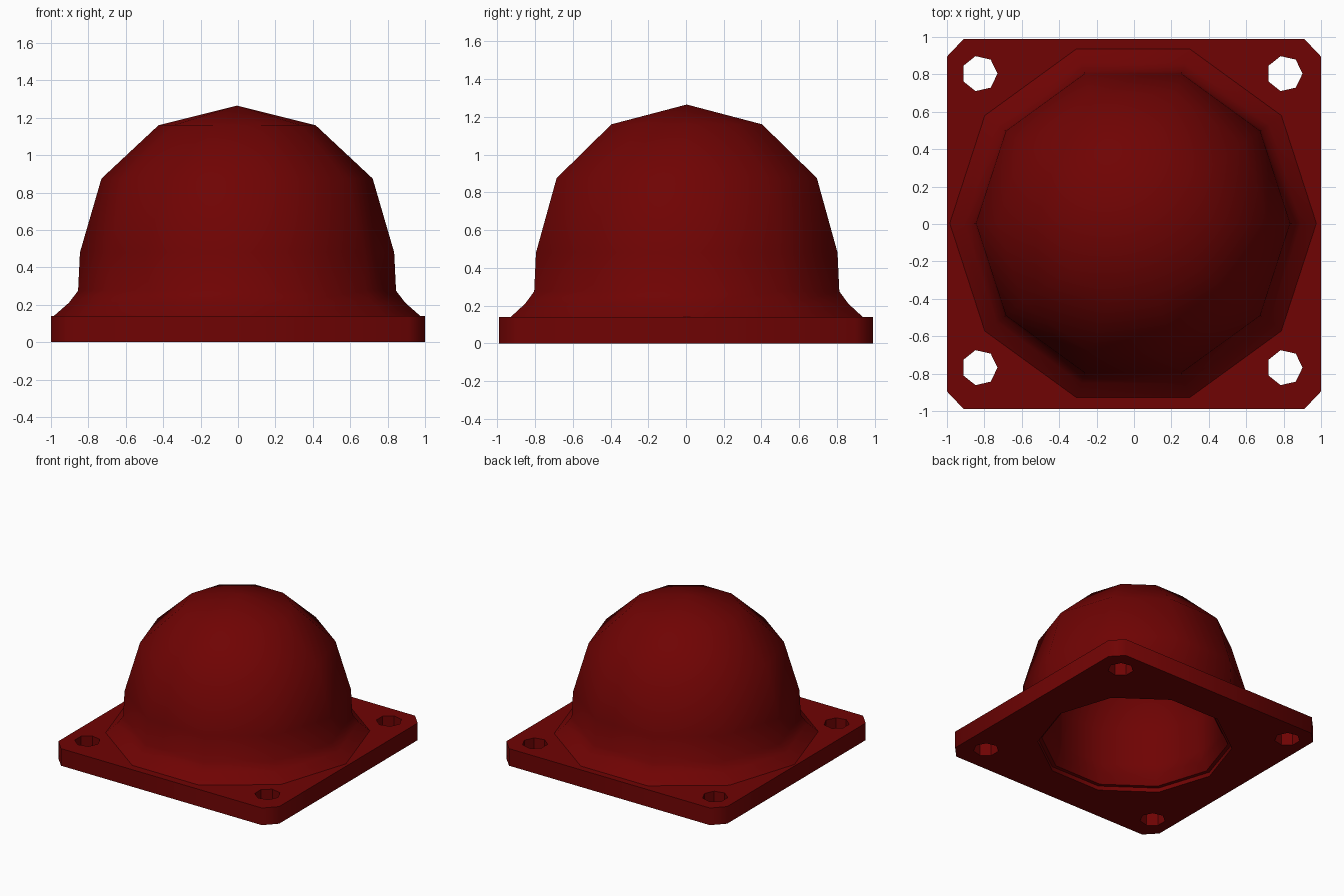
import bpy, bmesh
from math import sin, cos, tau

if "Cube" in bpy.data.objects:
    bpy.data.objects.remove(bpy.data.objects["Cube"])

bm = bmesh.new()


def loop(points, z):
    """Closed ring of vertices at height z."""
    return [bm.verts.new((x, y, z)) for x, y in points]


def bridge(a, b):
    """Wall of quads between two rings."""
    n = len(a)
    for i in range(n):
        j = (i + 1) % n
        bm.faces.new((a[i], a[j], b[j], b[i]))


def ngon(r, n, cx=0.0, cy=0.0):
    return [(cx + r * cos(tau * i / n), cy + r * sin(tau * i / n)) for i in range(n)]


def cap(rings):
    """Flat face bounded by an outline, with the other rings as holes."""
    edges = []
    for ring in rings:
        for i, v in enumerate(ring):
            w = ring[(i + 1) % len(ring)]
            edges.append(bm.edges.get((v, w)) or bm.edges.new((v, w)))
    bmesh.ops.triangle_fill(bm, edges=edges, use_beauty=True, normal=(0, 0, 1))


def shell(profile, apex_z):
    """Ten-sided stack of rings closed by a point; returns the first ring."""
    rings = [loop(ngon(r, 10, -0.005, 0.004), z) for r, z in profile]
    for a, b in zip(rings, rings[1:]):
        bridge(a, b)
    apex = bm.verts.new((-0.005, 0.004, apex_z))
    last = rings[-1]
    for i in range(10):
        bm.faces.new((last[i], last[(i + 1) % 10], apex))
    return rings[0]


# outer dome with flared foot, and the stepped, flared hollow inside
flange = shell([(0.98, 0.14), (0.90, 0.21), (0.85, 0.275), (0.84, 0.48),
                (0.725, 0.875), (0.42, 1.16)], 1.265)
opening = shell([(0.73, 0.0), (0.73, 0.035), (0.70, 0.035), (0.66, 0.11),
                 (0.64, 0.18), (0.635, 0.46), (0.55, 0.76), (0.32, 0.97)], 1.05)

# square base plate with chamfered corners and four bolt holes
T = 0.14
outline = [(1, -0.895), (1, 0.895), (0.91, 0.99), (-0.91, 0.99),
           (-1, 0.895), (-1, -0.895), (-0.91, -0.99), (0.91, -0.99)]
walls = [outline] + [ngon(0.096, 7, x, y) for x in (-0.826, 0.805) for y in (-0.768, 0.804)]
bottom = [loop(p, 0) for p in walls]
top = [loop(p, T) for p in walls]
for a, b in zip(bottom, top):
    bridge(a, b)
cap(top + [flange])
cap(bottom + [opening])
bmesh.ops.recalc_face_normals(bm, faces=bm.faces[:])

# smooth walls, crisp bolt holes and crisp rims around flat horizontal faces
for f in bm.faces:
    f.smooth = True
for e in bm.edges:
    flat = [abs(f.normal.z) > 0.995 for f in e.link_faces]
    rim = any(flat) and not all(flat)
    e.smooth = not rim and e.calc_face_angle(0) < 0.85

mesh = bpy.data.meshes.new("flanged_dome")
bm.to_mesh(mesh)
bm.free()
obj = bpy.data.objects.new("flanged_dome", mesh)
bpy.context.collection.objects.link(obj)

red = bpy.data.materials.new("dark_red")
red.diffuse_color = (0.16, 0.001, 0.001, 1)
red.use_nodes = True
red.node_tree.nodes["Principled BSDF"].inputs["Base Color"].default_value = red.diffuse_color
mesh.materials.append(red)
